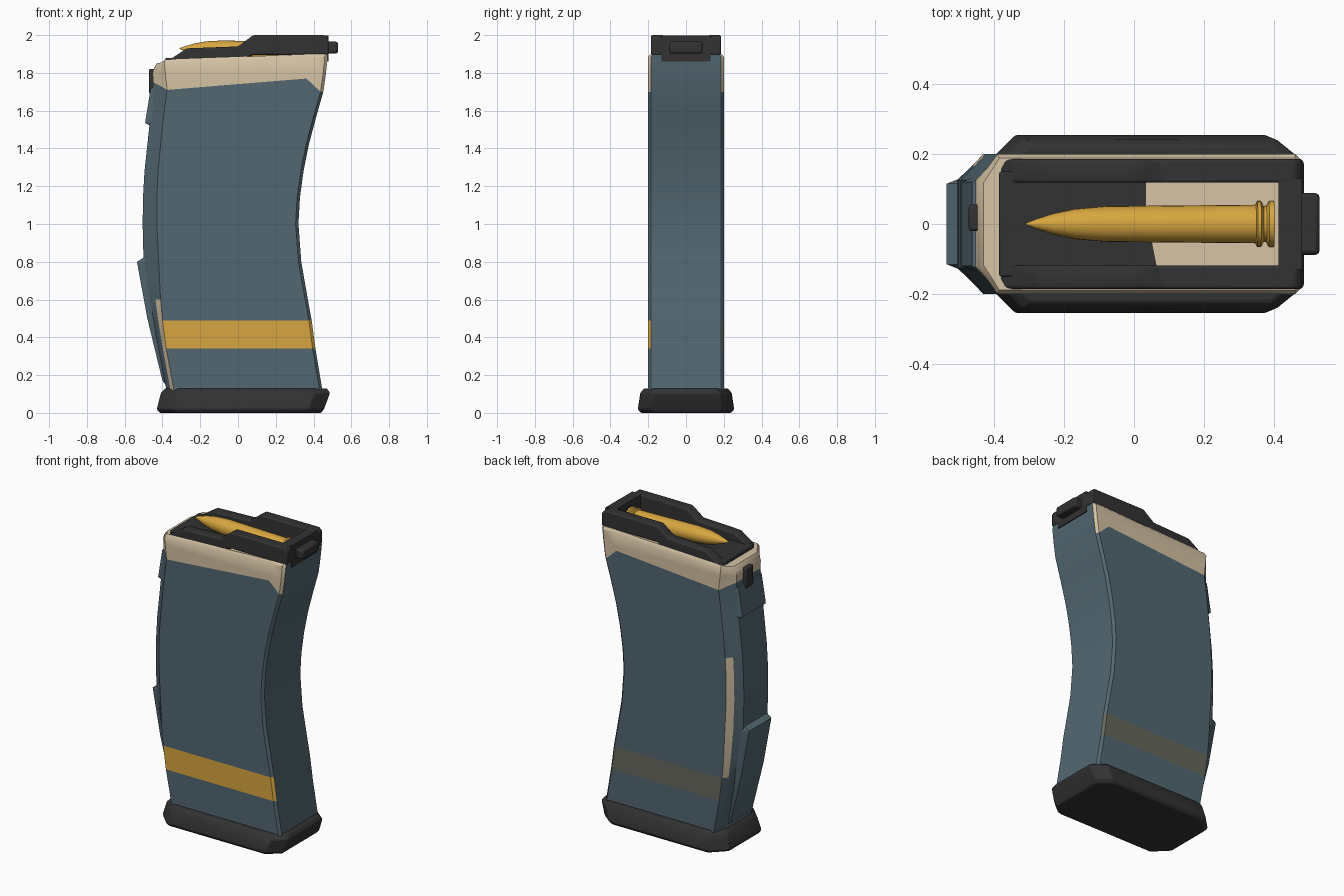
import bpy, bmesh, math
from mathutils import Vector, Matrix

if "Cube" in bpy.data.objects:
    bpy.data.objects.remove(bpy.data.objects["Cube"])


def material(name, rgb):
    m = bpy.data.materials.new(name)
    m.use_nodes = True
    m.diffuse_color = (*rgb, 1)
    bsdf = m.node_tree.nodes["Principled BSDF"]
    bsdf.inputs["Base Color"].default_value = (*rgb, 1)
    bsdf.inputs["Roughness"].default_value = 0.6
    return m


BLUE = material("slate blue", (0.085, 0.135, 0.165))
CREAM = material("cream", (0.66, 0.54, 0.37))
GOLD = material("gold", (0.68, 0.38, 0.05))
OLIVE = material("grey olive", (0.13, 0.14, 0.11))
BLACK = material("charcoal", (0.032, 0.032, 0.032))


def finish(name, bm, mats, bevel=0, angle=35):
    bmesh.ops.recalc_face_normals(bm, faces=bm.faces)
    mesh = bpy.data.meshes.new(name)
    bm.to_mesh(mesh)
    bm.free()
    ob = bpy.data.objects.new(name, mesh)
    bpy.context.collection.objects.link(ob)
    for m in mats:
        mesh.materials.append(m)
    if bevel:
        mod = ob.modifiers.new("soft_edges", "BEVEL")
        mod.width = bevel
        mod.segments = 2
        mod.limit_method = "ANGLE"
    bpy.ops.object.select_all(action="DESELECT")
    ob.select_set(True)
    bpy.context.view_layer.objects.active = ob
    bpy.ops.object.shade_smooth_by_angle(angle=math.radians(angle))
    return ob


def loft(name, rings, mats, rule=None, bevel=0, angle=35):
    """Skin closed rings of points; rule(row, segment) picks the colour slot."""
    bm = bmesh.new()
    vs = [[bm.verts.new(p) for p in r] for r in rings]
    n = len(vs[0])
    for row in range(len(vs) - 1):
        for s in range(n):
            t = (s + 1) % n
            f = bm.faces.new((vs[row][s], vs[row][t], vs[row + 1][t], vs[row + 1][s]))
            f.material_index = rule(row, s) if rule else 0
    bm.faces.new(vs[0])
    top = bm.faces.new(vs[-1])
    top.material_index = rule(len(vs) - 2, 0) if rule else 0
    return finish(name, bm, mats, bevel, angle)


def mirrored(half):
    """Complete a half section given from left to right on the +y side."""
    return half + [(x, -y, z) for x, y, z in reversed(half)]


def box(name, x, y, z, mat, bevel=0):
    rings = [[(x[0], y[0], h), (x[1], y[0], h), (x[1], y[1], h), (x[0], y[1], h)] for h in z]
    return loft(name, rings, [mat], bevel=bevel)


# Curved body: height, spine x, side panel x, right end x
LEVELS = [
    (0.10, -0.375, -0.335, 0.45), (0.34, -0.42, -0.38, 0.41),
    (0.49, -0.45, -0.40, 0.39), (0.60, -0.47, -0.41, 0.37),
    (0.80, -0.50, -0.42, 0.335), (1.00, -0.505, -0.43, 0.32),
    (1.14, -0.503, -0.43, 0.328), (1.28, -0.495, -0.423, 0.347),
    (1.42, -0.48, -0.41, 0.375), (1.56, -0.465, -0.395, 0.412),
    (1.72, -0.45, -0.375, 0.452), (1.80, -0.452, -0.385, 0.466),
    (1.86, -0.445, -0.39, 0.475), (1.88, -0.43, -0.385, 0.475)]
COLLAR = 10
# Uneven heights around the collar edge and the rim
UNEVEN = {10: (1.75, 1.73, 1.71, 1.77, 1.70, 1.70),
          12: (1.825, 1.835, 1.85, 1.885, 1.885, 1.885),
          13: (1.85, 1.855, 1.87, 1.90, 1.90, 1.90)}


def body_ring(i):
    z, xl, xs, xr = LEVELS[i]
    xs_mid = xs + 0.45 * (xl - xs)
    flat = [(xl, 0.125), (xs_mid, 0.165), (xs, 0.2),
            (xr - 0.09, 0.2), (xr - 0.015, 0.2), (xr, 0.185)]
    squeeze = 0.94 if i == len(LEVELS) - 1 else 1
    zs = UNEVEN.get(i, [z] * 6)
    return mirrored([(x, y * squeeze, h) for (x, y), h in zip(flat, zs)])


def body_colour(row, seg):
    low, high = LEVELS[row][0], LEVELS[row + 1][0]
    if row >= COLLAR:
        return 0 if seg == 5 else 1
    if row == 1 and seg in (6, 7, 8):
        return 2
    if row == 1 and seg in (2, 3, 4):
        return 3
    if seg == 9 and high <= 0.6:
        return 1
    if seg == 1 and low > 0.4 and high < 1.3:
        return 1
    return 0


loft("curved_body", [body_ring(i) for i in range(len(LEVELS))],
     [BLUE, CREAM, GOLD, OLIVE], body_colour)


# Raised blocks on the spine: height, outer x, inner x, outer y, inner y
def spine_block(name, rows):
    rings = [mirrored([(xi, yi, z), (xo, yo, z)]) for z, xo, xi, yo, yi in rows]
    rings = [[r[0], r[1], r[2], r[3]] for r in rings]
    loft(name, rings, [BLUE], angle=25)


spine_block("lower_spine_grip", [
    (0.12, -0.36, -0.31, 0.10, 0.13), (0.17, -0.40, -0.34, 0.11, 0.14),
    (0.50, -0.48, -0.42, 0.115, 0.145), (0.80, -0.535, -0.46, 0.115, 0.145),
    (0.825, -0.495, -0.46, 0.115, 0.145)])
spine_block("upper_spine_block", [
    (1.52, -0.465, -0.43, 0.12, 0.14), (1.535, -0.492, -0.43, 0.12, 0.145),
    (1.72, -0.462, -0.42, 0.12, 0.145)])


# Base plate with cut corners
def plate_ring(z, x0, x1, y):
    return mirrored([(x0, y - 0.09, z), (x0 + 0.09, y, z), (x1 - 0.08, y, z), (x1, y - 0.065, z)])


loft("base_plate", [plate_ring(0, -0.415, 0.44, 0.24), plate_ring(0.02, -0.43, 0.455, 0.255),
                    plate_ring(0.105, -0.408, 0.487, 0.242), plate_ring(0.13, -0.385, 0.47, 0.222)],
     [BLACK], bevel=0.006)

# Feed lips on both sides of the opening
LIP = [(-0.40, 1.84), (-0.37, 1.865), (-0.27, 1.93), (0.0, 1.94), (0.08, 2.0), (0.46, 2.0),
       (0.48, 1.98), (0.48, 1.895), (0.08, 1.895), (0.02, 1.865)]
for side, sign in (("front", -1), ("back", 1)):
    loft(side + "_feed_lip", [[(x, sign * y, z) for x, z in LIP] for y in (0.118, 0.185)],
         [BLACK], bevel=0.008)

box("rear_feed_wall", (0.412, 0.479), (-0.13, 0.13), (1.86, 1.999), BLACK)
box("follower", (-0.385, 0.42), (-0.15, 0.15), (1.82, 1.88), BLACK, 0.006)
box("rear_tab", (0.46, 0.53), (-0.088, 0.088), (1.902, 1.965), BLACK, 0.012)
box("latch", (-0.472, -0.43), (-0.02, 0.055), (1.69, 1.82), BLACK, 0.008)

# Cartridge turned around its long axis
OUTLINE = [(0.40, 0), (0.40, 0.065), (0.385, 0.065), (0.378, 0.052), (0.37, 0.052),
           (0.362, 0.066), (0.352, 0.066), (0.348, 0.055), (-0.08, 0.051), (-0.17, 0.043),
           (-0.23, 0.03), (-0.28, 0.014), (-0.305, 0.004), (-0.31, 0)]
bm = bmesh.new()
pts = [bm.verts.new((x, 0, r)) for x, r in OUTLINE]
edges = [bm.edges.new(p) for p in zip(pts, pts[1:])]
bmesh.ops.spin(bm, geom=pts + edges, cent=(0, 0, 0), axis=(1, 0, 0),
               angle=math.tau, steps=24, use_merge=True)
bmesh.ops.remove_doubles(bm, verts=bm.verts, dist=0.0005)
tilt = Matrix.Translation(Vector((0, 0, 1.918))) @ Matrix.Rotation(math.radians(2), 4, "Y")
bmesh.ops.transform(bm, matrix=tilt, verts=bm.verts)
finish("cartridge", bm, [GOLD])
